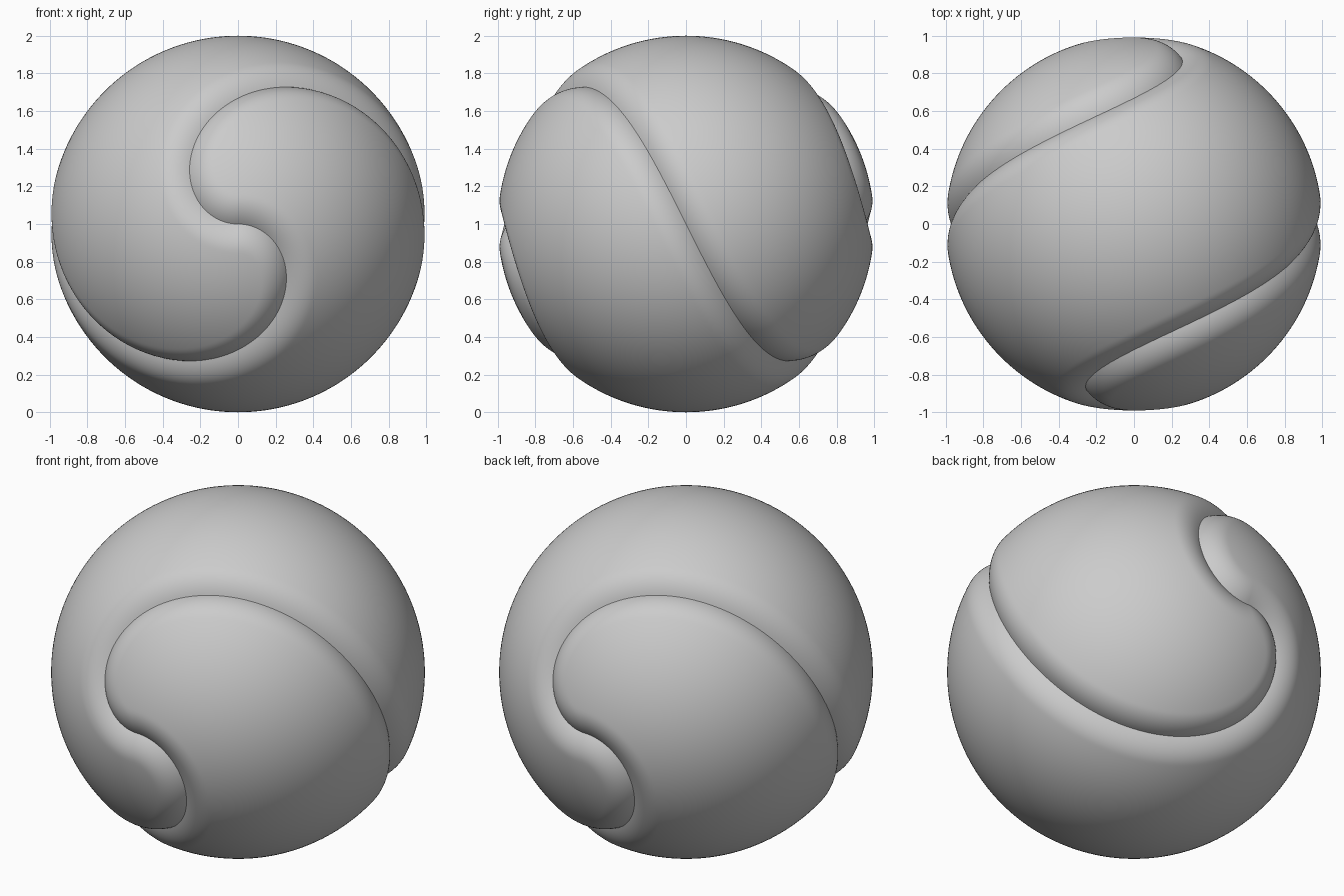
import bpy, bmesh
from math import sin, cos, pi
from mathutils import Vector, kdtree

if "Cube" in bpy.data.objects:
    bpy.data.objects.remove(bpy.data.objects["Cube"])

SEAM_R, GROOVE_W = 0.945, 0.15
ROWS, COLS = 180, 110


def on_sphere(theta, u):
    # polar angle measured from the front; azimuth twists with the seam
    phi = pi - 2 * theta + u
    return Vector((sin(theta) * cos(phi), -cos(theta), sin(theta) * sin(phi)))


# Seam samples, used to measure distance to the groove
N = 3000
tree = kdtree.KDTree(2 * (N + 1))
for side in range(2):
    for i in range(N + 1):
        tree.insert(on_sphere(pi * i / N, side * pi), side * (N + 1) + i)
tree.balance()


def grooved(theta, u):
    # press the surface in smoothly towards the seam
    p = on_sphere(theta, u)
    s = max(0.0, 1 - tree.find(p)[2] / GROOVE_W)
    return p * (1 - (1 - SEAM_R) * s * s)


# One half: a twisted lune between two seam edges, denser near the seam
bm = bmesh.new()
front = bm.verts.new(grooved(0, 0))
back = bm.verts.new(grooved(pi, 0))
grid = []
for r in range(1, ROWS):
    row = []
    for c in range(COLS + 1):
        t = c / COLS
        u = pi * (0.4 * t + 0.6 * (0.5 - 0.5 * cos(pi * t)))
        row.append(bm.verts.new(grooved(pi * r / ROWS, u)))
    grid.append(row)
for c in range(COLS):
    bm.faces.new((front, grid[0][c + 1], grid[0][c]))
    bm.faces.new((back, grid[-1][c], grid[-1][c + 1]))
    for a, b in zip(grid, grid[1:]):
        bm.faces.new((a[c], a[c + 1], b[c + 1], b[c]))
bmesh.ops.recalc_face_normals(bm, faces=bm.faces)
mid = grid[ROWS // 2][COLS // 2]
mid.normal_update()
if mid.normal.dot(mid.co) < 0:
    bmesh.ops.reverse_faces(bm, faces=bm.faces)
for f in bm.faces:
    f.smooth = True
mesh = bpy.data.meshes.new("ball_half")
bm.to_mesh(mesh)
bm.free()

# The two interlocking halves are the same shape turned half way round
for name, turn in (("ball_half_a", 0), ("ball_half_b", pi)):
    ob = bpy.data.objects.new(name, mesh)
    ob.location.z = 1
    ob.rotation_euler.y = turn
    bpy.context.collection.objects.link(ob)
